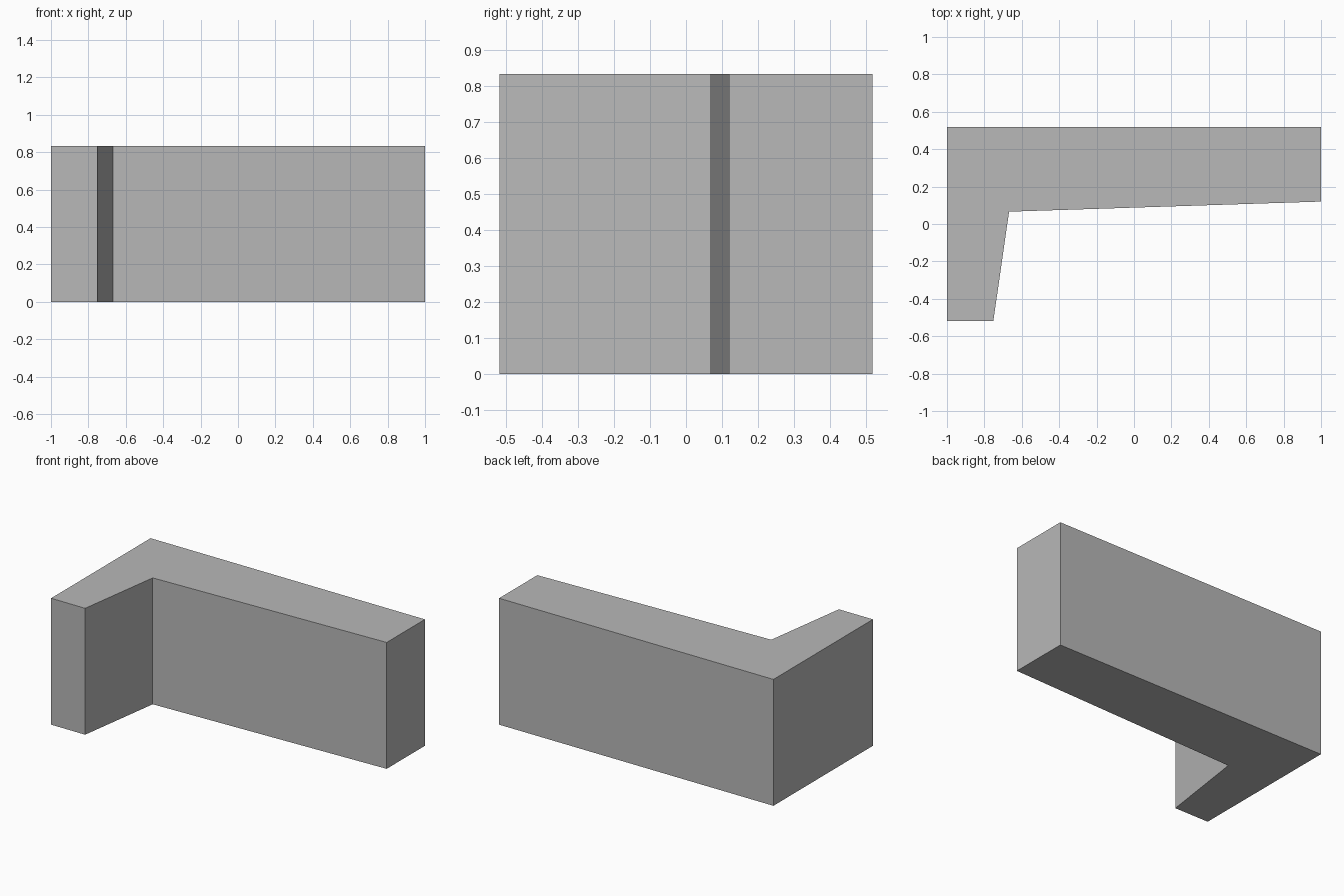
import bpy
import bmesh

cube = bpy.data.objects.get("Cube")
if cube:
    bpy.data.objects.remove(cube, do_unlink=True)

HEIGHT = 0.833

# Plain grey material
grey = bpy.data.materials.new("plain_grey")
grey.use_nodes = True
colour = (0.48, 0.48, 0.48, 1)
grey.diffuse_color = colour
grey.node_tree.nodes["Principled BSDF"].inputs["Base Color"].default_value = colour

# L-shaped footprint with slightly tapering arms, counter-clockwise
footprint = [(-1, -0.518), (-0.752, -0.518), (-0.668, 0.066),
             (1, 0.12), (1, 0.518), (-1, 0.518)]

# Extrude the footprint up to a solid block
bm = bmesh.new()
base = bm.faces.new([bm.verts.new((x, y, 0)) for x, y in footprint])
top = bmesh.ops.extrude_face_region(bm, geom=[base], use_keep_orig=True)["geom"]
bmesh.ops.translate(bm, vec=(0, 0, HEIGHT),
                    verts=[v for v in top if isinstance(v, bmesh.types.BMVert)])
bmesh.ops.recalc_face_normals(bm, faces=bm.faces)

mesh = bpy.data.meshes.new("l_shaped_block")
bm.to_mesh(mesh)
bm.free()
mesh.materials.append(grey)
block = bpy.data.objects.new("l_shaped_block", mesh)
bpy.context.collection.objects.link(block)
